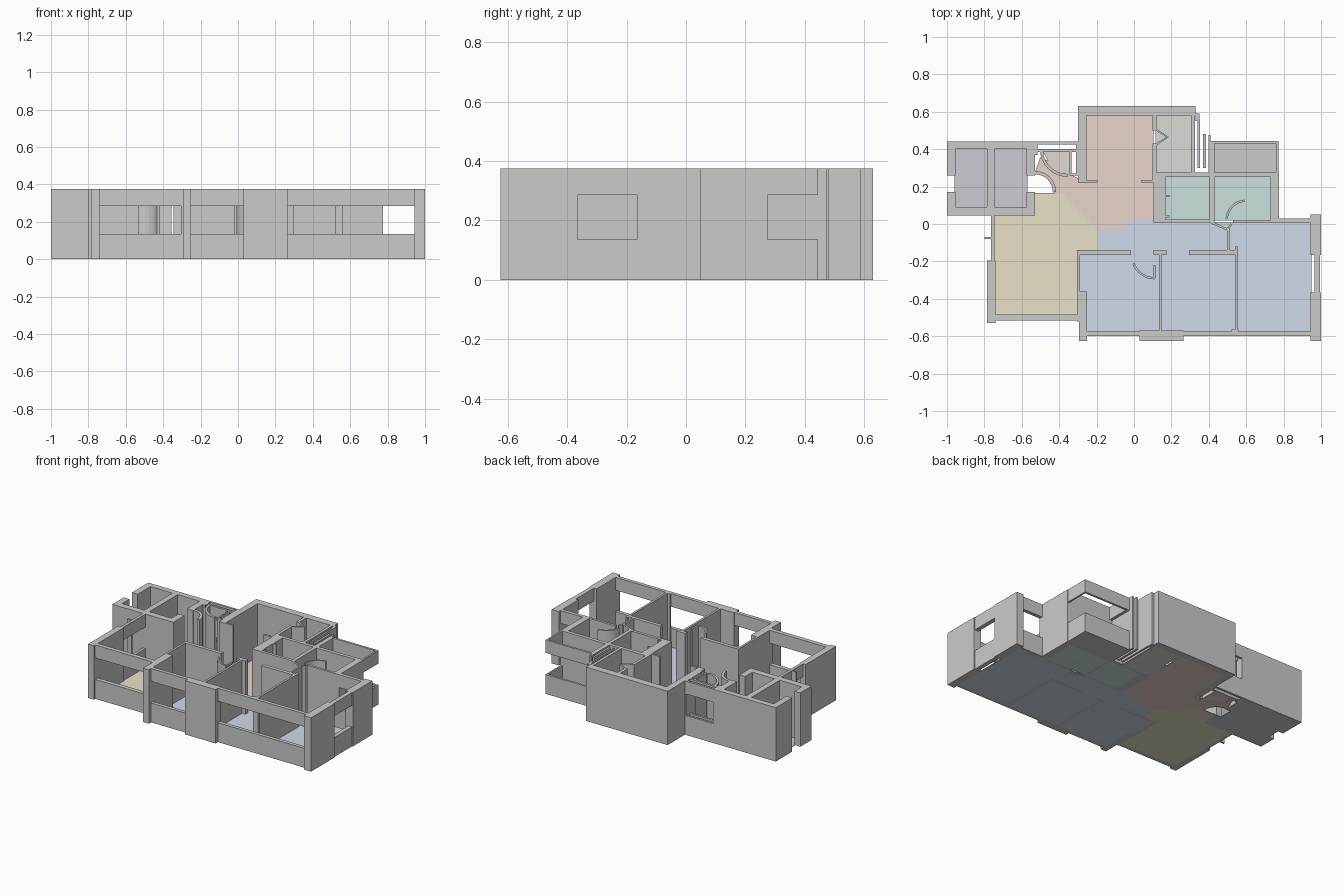
import bpy, bmesh
from math import cos, sin, radians
from mathutils import Vector

H, SILL, HEAD = 0.375, 0.135, 0.285


def finish(name, bm, mat=None):
    bmesh.ops.recalc_face_normals(bm, faces=bm.faces[:])
    me = bpy.data.meshes.new(name)
    bm.to_mesh(me)
    bm.free()
    ob = bpy.data.objects.new(name, me)
    bpy.context.collection.objects.link(ob)
    if mat:
        me.materials.append(mat)
    return ob


def prism(bm, pts, z0, z1):
    lo = [bm.verts.new((x, y, z0)) for x, y in pts]
    hi = [bm.verts.new((x, y, z1)) for x, y in pts]
    bm.faces.new(lo[::-1])
    bm.faces.new(hi)
    n = len(pts)
    for i in range(n):
        j = (i + 1) % n
        bm.faces.new((lo[i], lo[j], hi[j], hi[i]))


def rect(x0, x1, y0, y1):
    return [(x0, y0), (x1, y0), (x1, y1), (x0, y1)]


def walls(name, solid, windows=()):
    """Full height walls plus walls with a band of window cut out."""
    bm = bmesh.new()
    for r in solid:
        prism(bm, rect(*r), 0, H)
    for r in windows:
        prism(bm, rect(*r), 0, SILL)
        prism(bm, rect(*r), HEAD, H)
    return finish(name, bm)


def path_wall(name, pts, t=0.012):
    """Thin full height panel following a plan path."""
    ps = [Vector(p) for p in pts]
    left, right = [], []
    for i, p in enumerate(ps):
        d = (ps[min(i + 1, len(ps) - 1)] - ps[max(i - 1, 0)]).normalized()
        n = Vector((-d.y, d.x)) * t / 2
        left.append(p + n)
        right.append(p - n)
    bm = bmesh.new()
    prism(bm, [tuple(p) for p in left + right[::-1]], 0, H)
    return finish(name, bm)


def arc(cx, cy, r, a0, a1, n=8):
    return [(cx + r * cos(radians(a0 + (a1 - a0) * i / n)),
             cy + r * sin(radians(a0 + (a1 - a0) * i / n))) for i in range(n + 1)]


def floor(name, color, *polys):
    mat = bpy.data.materials.new(name + "_color")
    mat.diffuse_color = (*color, 1)
    bm = bmesh.new()
    for p in polys:
        prism(bm, p, 0, 0.004)
    return finish(name, bm, mat)


# twin shaft block at the back left
walls("shaft_walls", [
    (-1.0, -0.53, 0.40, 0.44), (-1.0, -0.53, 0.045, 0.09),
    (-1.0, -0.955, 0.26, 0.44), (-1.0, -0.955, 0.045, 0.17),
    (-0.785, -0.745, 0.06, 0.42),
    (-0.575, -0.53, 0.26, 0.44), (-0.575, -0.53, 0.045, 0.17)])

# living room at the front left
walls("living_walls", [
    (-0.785, -0.74, -0.53, -0.195), (-0.80, -0.765, -0.08, -0.07),
    (-0.305, -0.29, -0.52, -0.14)],
    [(-0.765, -0.745, -0.195, 0.045), (-0.74, -0.29, -0.515, -0.485)])

# front bedrooms, piers and window walls
walls("front_walls", [
    (-0.295, -0.25, -0.625, -0.36), (0.03, 0.265, -0.625, -0.57),
    (0.945, 1.0, -0.625, -0.365), (0.945, 1.0, -0.165, 0.05)],
    [(-0.25, 0.03, -0.60, -0.575), (0.265, 0.945, -0.60, -0.575),
     (0.965, 0.995, -0.365, -0.165), (0.775, 0.945, 0.005, 0.03)])

# bedroom partitions
walls("bedroom_partitions", [
    (-0.305, -0.015, -0.165, -0.14), (0.105, 0.175, -0.165, -0.14),
    (0.295, 0.555, -0.165, -0.14), (0.133, 0.148, -0.58, -0.14),
    (0.54, 0.555, -0.58, -0.12), (0.498, 0.51, -0.14, -0.02),
    (0.52, 0.56, -0.58, -0.565)])

# back room and its closet
walls("back_room_walls", [
    (-0.30, 0.33, 0.58, 0.63), (-0.30, -0.255, 0.22, 0.63),
    (-0.255, -0.195, 0.222, 0.235), (0.04, 0.12, 0.222, 0.235),
    (0.10, 0.12, 0.50, 0.58), (0.10, 0.12, 0.22, 0.43),
    (0.305, 0.325, 0.27, 0.59), (0.33, 0.35, 0.55, 0.59),
    (0.34, 0.352, 0.30, 0.56), (0.37, 0.385, 0.30, 0.48)])

# bathrooms
walls("bathroom_walls", [
    (0.105, 0.168, 0.005, 0.27), (0.105, 0.775, 0.25, 0.275),
    (0.73, 0.775, 0.005, 0.27), (0.405, 0.43, 0.005, 0.27),
    (0.12, 0.43, 0.005, 0.025), (0.53, 0.775, 0.005, 0.022),
    (0.168, 0.19, 0.145, 0.155), (0.168, 0.19, 0.035, 0.045)])

# equipment ledge behind the bathrooms, open between sill and head
walls("ledge_walls", [(0.398, 0.41, 0.27, 0.475)],
      [(0.41, 0.77, 0.43, 0.445), (0.76, 0.772, 0.27, 0.445), (0.41, 0.43, 0.27, 0.44)])

# entry nook with double window rails
walls("entry_walls", [
    (-0.345, -0.335, 0.26, 0.39), (-0.31, -0.30, 0.26, 0.44), (-0.345, -0.30, 0.26, 0.27),
    (-0.535, -0.515, 0.37, 0.44)],
    [(-0.53, -0.30, 0.425, 0.44), (-0.53, -0.30, 0.385, 0.40)])

# door swings and folding leaves
path_wall("nook_door", arc(-0.355, 0.40, 0.14, 180, 270), 0.016)
path_wall("entry_door", arc(-0.53, 0.17, 0.105, 0, 90), 0.018)
path_wall("bedroom_door", arc(0.11, -0.17, 0.12, 200, 270))
path_wall("bedroom_door_leaf", [(0.11, -0.29), (0.11, -0.22)])
path_wall("bath_door", arc(0.60, 0.02, 0.105, 95, 175))
path_wall("closet_folding_door", [(0.11, 0.51), (0.18, 0.465), (0.11, 0.42)])
path_wall("hall_folding_door", [(0.41, 0.01), (0.50, -0.03), (0.52, 0.0)])

# coloured floors
floor("bedroom_floor", (0.62, 0.70, 0.81), [
    (-0.195, -0.035), (-0.072, -0.035), (-0.018, 0.025), (0.11, 0.025), (0.11, 0.01),
    (0.95, 0.01), (0.95, -0.58), (-0.29, -0.58), (-0.29, -0.15), (-0.195, -0.15)])
floor("living_floor", (0.82, 0.76, 0.58), [
    (-0.75, 0.05), (-0.53, 0.05), (-0.53, 0.165), (-0.385, 0.165), (-0.195, -0.035),
    (-0.195, -0.15), (-0.30, -0.15), (-0.30, -0.49), (-0.75, -0.49)])
floor("back_room_floor", (0.81, 0.66, 0.59), [
    (-0.425, 0.165), (-0.385, 0.165), (-0.195, -0.035), (-0.072, -0.035),
    (-0.018, 0.025), (0.105, 0.025), (0.105, 0.585), (-0.26, 0.585), (-0.26, 0.225),
    (-0.34, 0.265), (-0.50, 0.36), (-0.53, 0.275), (-0.46, 0.25)])
floor("bathroom_floor", (0.60, 0.75, 0.74),
      rect(0.165, 0.41, 0.02, 0.255), rect(0.425, 0.735, 0.02, 0.255))
floor("shaft_floor", (0.61, 0.60, 0.65),
      rect(-0.96, -0.78, 0.085, 0.405), rect(-0.75, -0.57, 0.085, 0.405))
floor("closet_floor", (0.70, 0.71, 0.66), rect(0.115, 0.31, 0.265, 0.585))
floor("ledge_floor", (0.62, 0.62, 0.62), rect(0.425, 0.765, 0.27, 0.435))
floor("nook_floor", (0.74, 0.69, 0.64), [
    (-0.485, 0.385), (-0.345, 0.385), (-0.345, 0.265), (-0.44, 0.30)])
